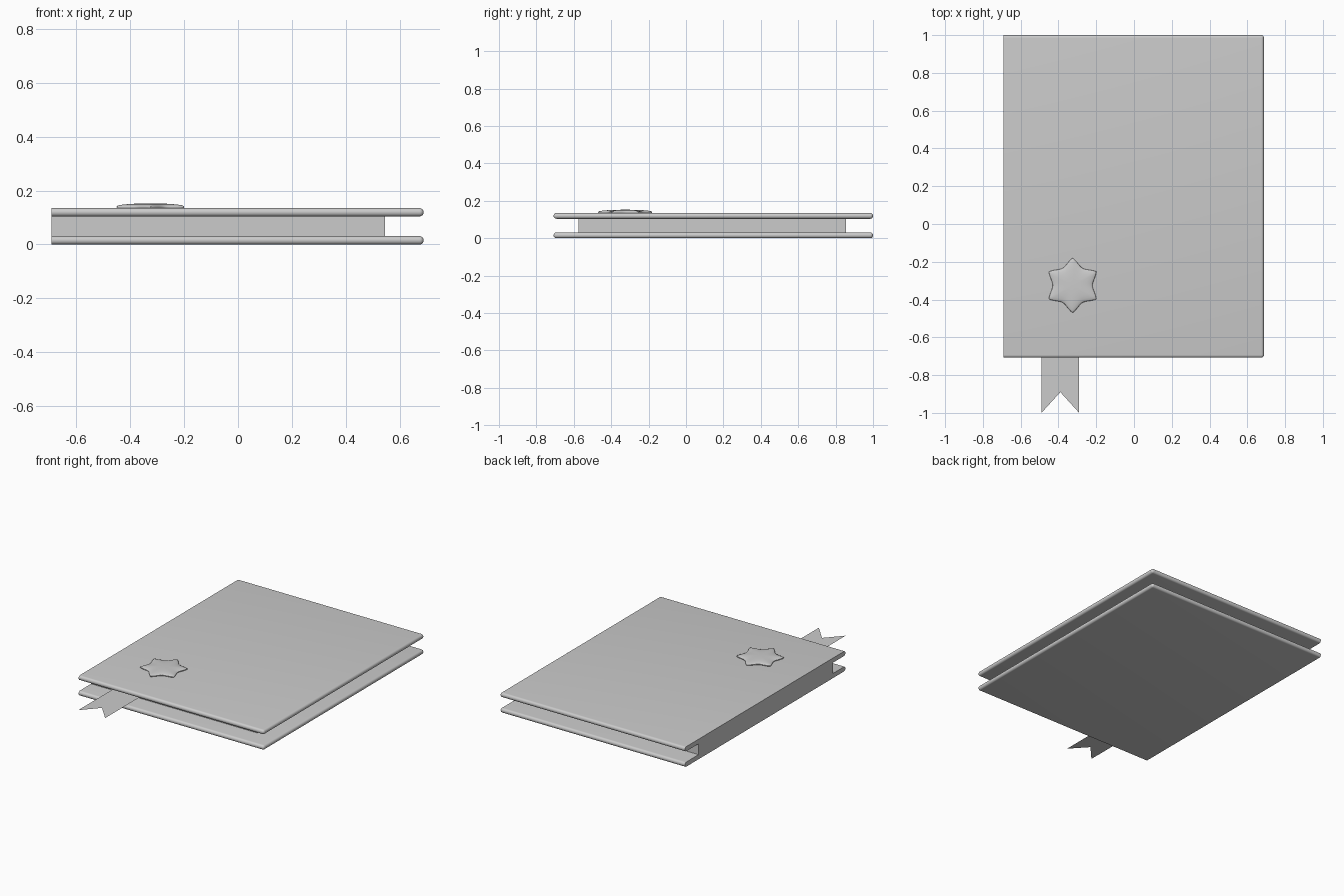
import bpy, bmesh
from math import sin, cos, pi, sqrt, radians

if "Cube" in bpy.data.objects:
    bpy.data.objects.remove(bpy.data.objects["Cube"])


def finish(name, bm, smooth=None):
    bmesh.ops.recalc_face_normals(bm, faces=bm.faces)
    mesh = bpy.data.meshes.new(name)
    bm.to_mesh(mesh)
    bm.free()
    obj = bpy.data.objects.new(name, mesh)
    bpy.context.collection.objects.link(obj)
    if smooth:
        bpy.ops.object.select_all(action='DESELECT')
        obj.select_set(True)
        bpy.context.view_layer.objects.active = obj
        bpy.ops.object.shade_smooth_by_angle(angle=radians(smooth))
    return obj


def box(x0, x1, y0, y1, z0, z1):
    bm = bmesh.new()
    bmesh.ops.create_cube(bm, size=1)
    for v in bm.verts:
        v.co = (x1 if v.co.x > 0 else x0,
                y1 if v.co.y > 0 else y0,
                z1 if v.co.z > 0 else z0)
    return bm


LEFT, RIGHT, FRONT, BACK = -0.692, 0.688, -0.708, 1.0

# Covers: rounded on three sides, square at the spine
for name, z0 in (("back_cover", 0.0), ("front_cover", 0.104)):
    bm = box(LEFT, RIGHT, FRONT, BACK, z0, z0 + 0.031)
    edges = [e for e in bm.edges
             if any(v.co.x > 0 for v in e.verts)]
    bmesh.ops.bevel(bm, geom=edges, offset=0.015, segments=6,
                    profile=0.5, affect='EDGES')
    finish(name, bm, 35)

# Page block, flush with the covers at the spine
finish("pages", box(LEFT, 0.545, -0.575, 0.855, 0.031, 0.104))

# Flat ribbon bookmark with a notched end
bm = bmesh.new()
ribbon = [(-0.49, -0.5), (-0.49, -1.0), (-0.39, -0.89),
          (-0.29, -1.0), (-0.29, -0.5)]
bm.faces.new([bm.verts.new((x, y, 0.07)) for x, y in ribbon])
finish("ribbon_bookmark", bm)

# Domed six-pointed star ornament: scaled outline rings
CX = CY = -0.325
COUNT = 96


def star_radius(a):
    return 0.105 + 0.041 * (1.01 - sqrt(sin(3 * a) ** 2 + 0.001))


bm = bmesh.new()
rings = []
for scale, z in ((0.96, 0.133), (0.985, 0.136), (1.0, 0.140), (0.985, 0.143),
                 (0.93, 0.1455), (0.82, 0.148), (0.65, 0.1505), (0.35, 0.152)):
    ring = []
    for i in range(COUNT):
        a = 2 * pi * i / COUNT
        # Inner rings relax towards a circle
        k = max(0, min(1, (scale - 0.3) / 0.6))
        r = scale * (0.118 + (star_radius(a) - 0.118) * k)
        ring.append(bm.verts.new((CX + r * sin(a), CY + r * cos(a), z)))
    rings.append(ring)
for lo, hi in zip(rings, rings[1:]):
    for i in range(COUNT):
        j = (i + 1) % COUNT
        bm.faces.new((lo[i], lo[j], hi[j], hi[i]))
top = bm.verts.new((CX, CY, 0.1525))
for i in range(COUNT):
    bm.faces.new((rings[-1][i], rings[-1][(i + 1) % COUNT], top))
bm.faces.new(rings[0])
finish("star_ornament", bm, 60)
